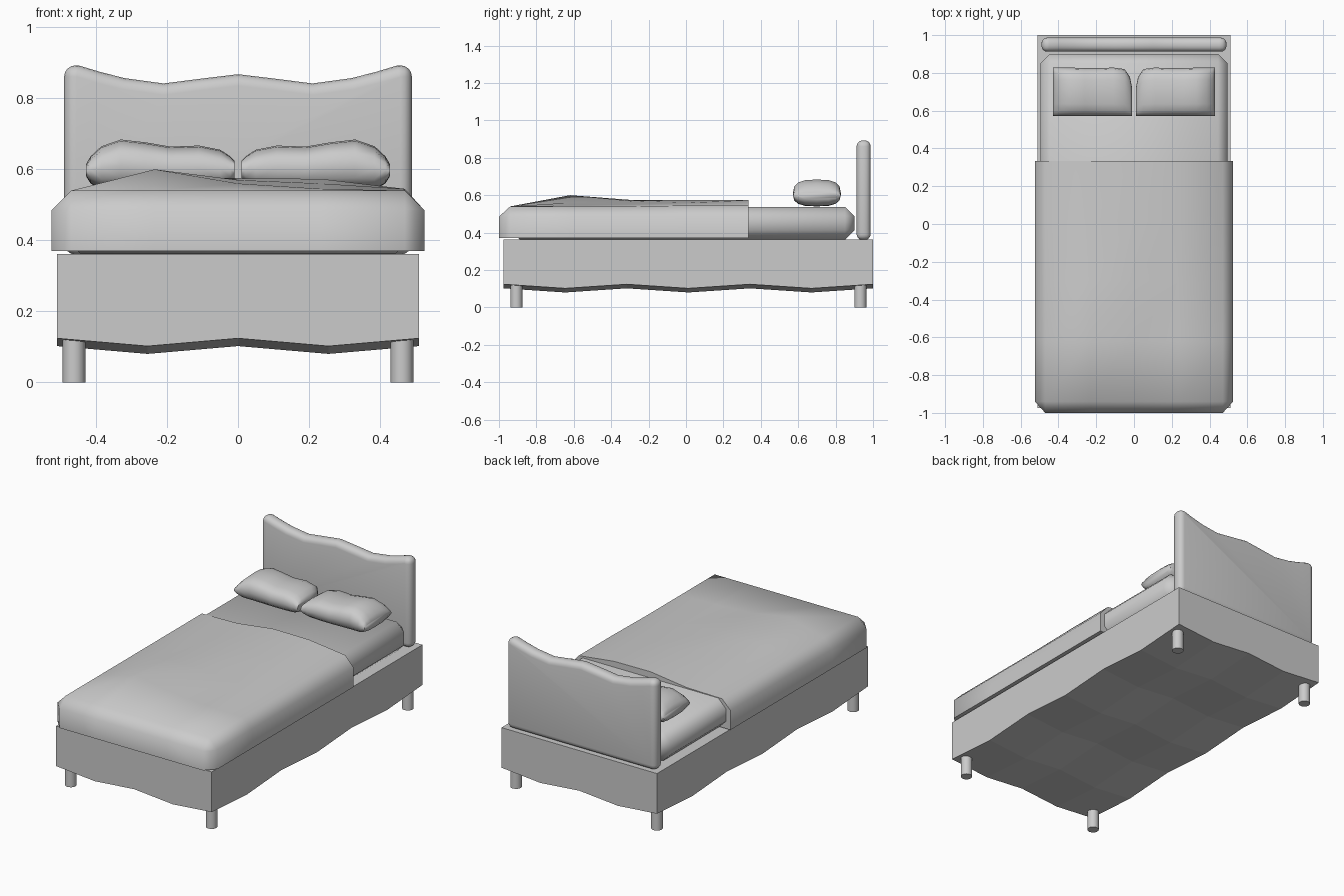
import bpy, bmesh, math

if "Cube" in bpy.data.objects:
    bpy.data.objects.remove(bpy.data.objects["Cube"])

grey = bpy.data.materials.new("light_grey")
grey.diffuse_color = (0.6, 0.6, 0.6, 1)
grey.use_nodes = True
grey.node_tree.nodes["Principled BSDF"].inputs["Base Color"].default_value = grey.diffuse_color


def finish(name, bm, angle=None, bevel=0, segments=1):
    """Turn a bmesh into an object, with optional bevel and smooth shading."""
    bmesh.ops.recalc_face_normals(bm, faces=bm.faces)
    me = bpy.data.meshes.new(name)
    bm.to_mesh(me)
    bm.free()
    me.materials.append(grey)
    ob = bpy.data.objects.new(name, me)
    bpy.context.collection.objects.link(ob)
    bpy.ops.object.select_all(action='DESELECT')
    ob.select_set(True)
    bpy.context.view_layer.objects.active = ob
    if bevel:
        mod = ob.modifiers.new("bevel", 'BEVEL')
        mod.width, mod.segments = bevel, segments
        mod.limit_method, mod.angle_limit = 'ANGLE', math.radians(50)
        bpy.ops.object.modifier_apply(modifier="bevel")
    if angle:
        bpy.ops.object.shade_smooth_by_angle(angle=math.radians(angle))
    return ob


def slab(bm, top, bottom):
    """Close two matching grids of points (rows along y) into a solid."""
    def sheet(rows):
        vs = [[bm.verts.new(p) for p in row] for row in rows]
        for a, b in zip(vs, vs[1:]):
            for i in range(len(a) - 1):
                bm.faces.new((a[i], a[i + 1], b[i + 1], b[i]))
        return (vs[0] + [r[-1] for r in vs[1:]] + vs[-1][-2::-1]
                + [r[0] for r in vs[-2:0:-1]])
    t, b = sheet(top), sheet(bottom)
    for i in range(len(t)):
        j = (i + 1) % len(t)
        bm.faces.new((t[i], t[j], b[j], b[i]))


# Bed frame with a zigzag underside in both directions
xs = [-0.51 + 0.255 * i for i in range(5)]
ys = [-0.975 + 1.975 / 6 * j for j in range(7)]
bm = bmesh.new()
slab(bm, [[(x, y, 0.362) for x in xs] for y in ys],
     [[(x, y, 0.124 - 0.022 * (i % 2 + j % 2)) for i, x in enumerate(xs)]
      for j, y in enumerate(ys)])
finish("bed_frame", bm)

# Legs
for side, x in (("left", -0.462), ("right", 0.462)):
    for end, y in (("front", -0.907), ("back", 0.932)):
        bm = bmesh.new()
        bmesh.ops.create_cone(bm, cap_ends=True, segments=16,
                              radius1=0.032, radius2=0.032, depth=0.15)
        bmesh.ops.translate(bm, verts=bm.verts, vec=(x, y, 0.075))
        finish(f"{end}_{side}_leg", bm, 40)

# Mattress
bm = bmesh.new()
bmesh.ops.create_cube(bm, size=1)
for v in bm.verts:
    v.co = (v.co.x * 0.99, v.co.y * 1.84 - 0.02, v.co.z * 0.175 + 0.4505)
finish("mattress", bm, 60, 0.05)

# Blanket: rumpled top, chamfered rim on the sides and foot, cut square at the head
bx = [-0.525, -0.47, -0.235, 0, 0.235, 0.47, 0.525]
by = [-1, -0.94, -0.62, -0.3, 0.02, 0.333]
heights = [[.54, .54, .54, .54, .54],
           [.54, .60, .56, .545, .54],
           [.54, .575, .57, .55, .54],
           [.54, .555, .575, .56, .545],
           [.54, .545, .575, .573, .545]]
top = []
for j, y in enumerate(by):
    row = []
    for i, x in enumerate(bx):
        rim = i in (0, 6)
        if rim and j == 0:                       # cut corner
            row.append((math.copysign(0.4975, x), -0.97, 0.485))
        elif rim or j == 0:
            row.append((x, y, 0.485))
        else:
            row.append((x, y, heights[j - 1][i - 1]))
    top.append(row)
bm = bmesh.new()
slab(bm, top, [[(x, y, 0.37) for x, y, z in row] for row in top])
finish("blanket", bm, 80)

# Headboard: wavy crest, rounded edges
crest = [(0.49, 0.893), (0.45, 0.893), (0.39, 0.875), (0.32, 0.857),
         (0.21, 0.842), (0.1, 0.856)]
outline = ([(0.49, 0.36)] + crest + [(0, 0.868)]
           + [(-x, z) for x, z in reversed(crest)] + [(-0.49, 0.36)])
bm = bmesh.new()
face = bm.faces.new([bm.verts.new((x, 0.912, z)) for x, z in outline])
ext = bmesh.ops.extrude_face_region(bm, geom=[face])
bmesh.ops.translate(bm, vec=(0, 0.075, 0),
                    verts=[v for v in ext["geom"] if isinstance(v, bmesh.types.BMVert)])
finish("headboard", bm, 60, 0.032, 4)

# Pillows: rings lofted along x, each (x, low z, high z, back y)
stations = [(0.01, .575, .625, .72), (0.022, .56, .637, .78), (0.05, .545, .655, .82),
            (0.11, .54, .667, .828), (0.19, .54, .664, .825), (0.26, .54, .676, .825),
            (0.33, .54, .684, .828), (0.385, .542, .665, .828), (0.415, .56, .637, .828),
            (0.428, .58, .615, .828)]
for side, s in (("left", -1), ("right", 1)):
    bm = bmesh.new()
    rings = []
    for x, lo, hi, back in stations:
        ring = []
        for k in range(16):
            a = 2 * math.pi * k / 16
            u, v = [math.copysign(abs(f) ** 0.72, f) for f in (math.cos(a), math.sin(a))]
            ring.append(bm.verts.new((s * x, (0.572 + back) / 2 + (back - 0.572) / 2 * u,
                                      (lo + hi) / 2 + (hi - lo) / 2 * v)))
        rings.append(ring)
    for a, b in zip(rings, rings[1:]):
        for k in range(16):
            bm.faces.new((a[k], a[k - 1], b[k - 1], b[k]))
    bm.faces.new(rings[0])
    bm.faces.new(rings[-1])
    finish(f"{side}_pillow", bm, 70)
